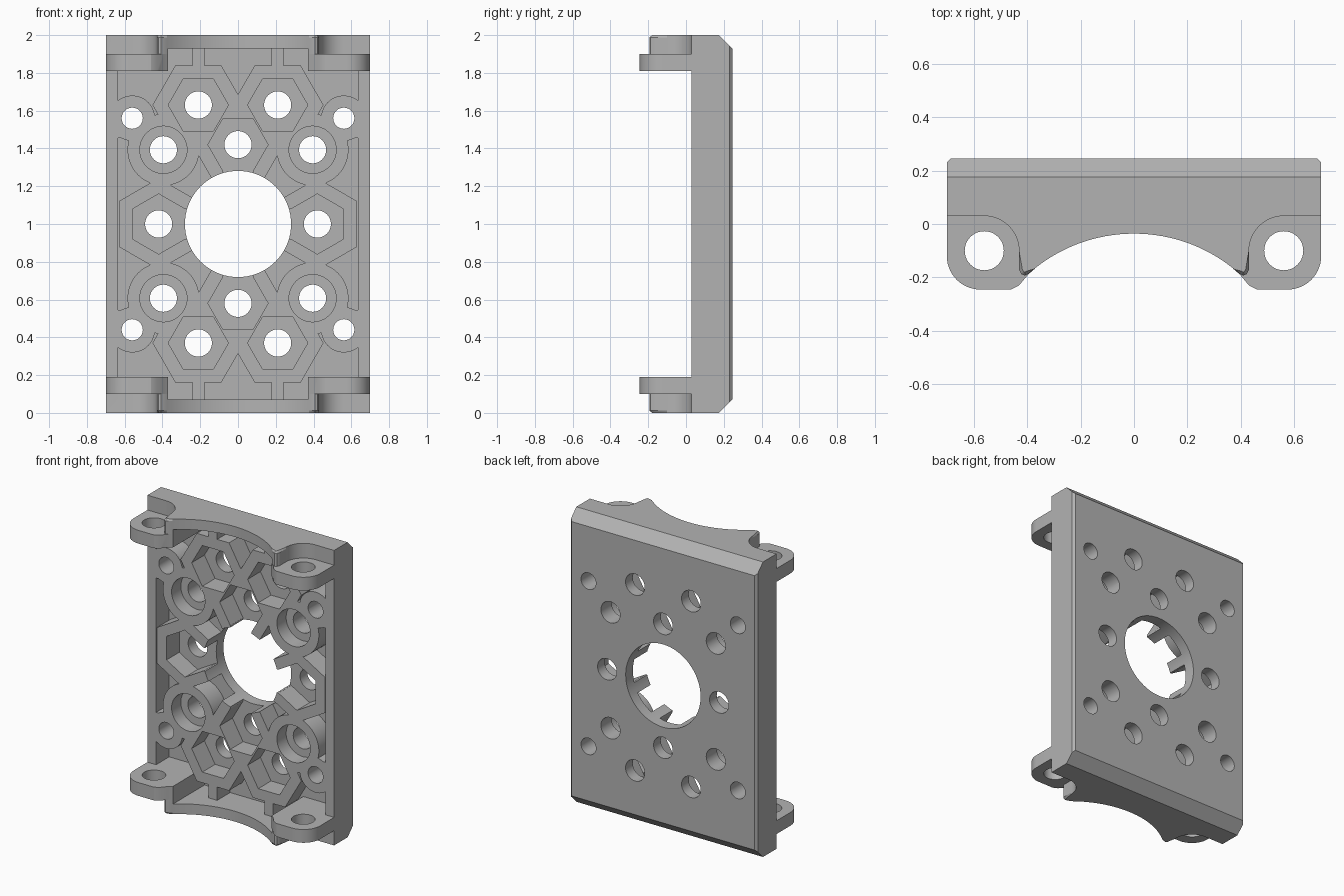
import bpy, bmesh
from math import sin, cos, radians, pi

cube = bpy.data.objects.get("Cube")
if cube:
    bpy.data.objects.remove(cube, do_unlink=True)

grey = bpy.data.materials.new("plain grey")
grey.use_nodes = True
colour = (0.45, 0.45, 0.45, 1)
grey.diffuse_color = colour
grey.node_tree.nodes["Principled BSDF"].inputs["Base Color"].default_value = colour


def arc(cx, cy, r, a, b, n):
    steps = [radians(a + (b - a) * i / n) for i in range(n + 1)]
    return [(cx + r * cos(t), cy + r * sin(t)) for t in steps]


def disc(cx, cy, r, n=48):
    return arc(cx, cy, r, 0, 360, n)[:-1]


def hexagon(cx, cy, apothem, turn):
    return arc(cx, cy, apothem / cos(pi / 6), turn, turn + 360, 6)[:-1]


def rect(x0, x1, y0, y1):
    return [(x0, y0), (x1, y0), (x1, y1), (x0, y1)]


def finish(name, bm):
    bmesh.ops.recalc_face_normals(bm, faces=bm.faces)
    mesh = bpy.data.meshes.new(name)
    bm.to_mesh(mesh)
    bm.free()
    ob = bpy.data.objects.new(name, mesh)
    bpy.context.collection.objects.link(ob)
    return ob


def prism(name, pts, axis, lo, hi, bevel_z=None):
    """Extrude a 2D outline along y or z; optionally bevel its front rim."""
    bm = bmesh.new()
    place = (lambda p, h: (p[0], h, p[1])) if axis == "y" else (lambda p, h: (p[0], p[1], h))
    low = [bm.verts.new(place(p, lo)) for p in pts]
    high = [bm.verts.new(place(p, hi)) for p in pts]
    bm.faces.new(low)
    bm.faces.new(high)
    for i in range(len(pts)):
        j = (i + 1) % len(pts)
        bm.faces.new((low[i], low[j], high[j], high[i]))
    if bevel_z is not None:
        rim = [e for e in bm.edges if all(abs(v.co.z - bevel_z) < 1e-4 and v.co.y < 0.15 for v in e.verts)]
        bmesh.ops.bevel(bm, geom=rim, offset=0.012, segments=1, affect="EDGES")
    return finish(name, bm)


def combine(target, tool, operation):
    mod = target.modifiers.new("join", "BOOLEAN")
    mod.operation = operation
    mod.solver = "EXACT"
    mod.object = tool
    bpy.context.view_layer.objects.active = target
    bpy.ops.object.modifier_apply(modifier=mod.name)
    bpy.data.objects.remove(tool, do_unlink=True)


# Back slab with wide end chamfers and fine side chamfers
bm = bmesh.new()
bmesh.ops.create_cube(bm, size=1)
for v in bm.verts:
    v.co = (v.co.x * 1.4, 0.1375 + v.co.y * 0.215, 1 + v.co.z * 2)
back = [e for e in bm.edges if all(v.co.y > 0.2 for v in e.verts)]
ends = [e for e in back if abs(e.verts[0].co.z - e.verts[1].co.z) < 0.01]
bmesh.ops.bevel(bm, geom=ends, offset=0.07, segments=1, affect="EDGES")
sides = [e for e in bm.edges if all(v.co.y > 0.24 for v in e.verts)
         and abs(e.verts[0].co.x - e.verts[1].co.x) < 0.01]
bmesh.ops.bevel(bm, geom=sides, offset=0.014, segments=1, affect="EDGES")
body = finish("mounting_plate", bm)

# Curved end flanges and screw ears
half = [(0.7, 0.16), (0.7, 0.03)] + arc(0.56, -0.1, 0.13, 90, 180, 12)
half += [(0.43, -0.17), (0.422, -0.187), (0.408, -0.193)]
flange = half + arc(0, -0.63, 0.594, 48.3, 131.7, 32) + [(-x, y) for x, y in reversed(half)]
ear = [(0.35, 0.1), (0.35, -0.15), (0.395, -0.188), (0.43, -0.23), (0.46, -0.245)]
ear += arc(0.575, -0.12, 0.125, -90, 0, 14) + [(0.7, 0.1)]


def span(top, a, b):
    return (a, b) if top else (2 - b, 2 - a)


for top in (True, False):
    lo, hi = span(top, 1.9, 2)
    combine(body, prism("flange", flange, "z", lo, hi, hi if top else lo), "UNION")
    lo, hi = span(top, 1.81, 1.9)
    for s in (1, -1):
        combine(body, prism("ear", [(s * x, y) for x, y in ear], "z", lo, hi), "UNION")
        combine(body, prism("ear_hole", disc(s * 0.56, -0.1, 0.073), "z", lo - 0.03, hi + 0.03), "DIFFERENCE")

# Layout of the hex sockets, round bosses and corner bosses
flat_top = [(s * 0.21, 1 + t * 0.63) for s in (1, -1) for t in (1, -1)]
inner = [(0, 1.42), (0, 0.58)]
beside = [(0.42, 1), (-0.42, 1)]
hexes = [(p, 0) for p in flat_top + inner] + [(p, 30) for p in beside]
rounds = [(s * 0.395, 1 + t * 0.393) for s in (1, -1) for t in (1, -1)]
corners = [(s * 0.56, 1 + t * 0.56) for s in (1, -1) for t in (1, -1)]

# Front pocket tool, with the raised walls taken out of it
right = [(0.37, 0.07), (0.37, 0.19), (0.635, 0.19), (0.635, 1.81), (0.37, 1.81), (0.37, 1.93)]
pocket = prism("pocket", right + [(-x, z) for x, z in reversed(right)], "y", -0.3, 0.17)
walls = [hexagon(x, z, 0.21, turn) for (x, z), turn in hexes]
walls += [disc(x, z, 0.19) for x, z in rounds] + [disc(x, z, 0.12) for x, z in corners]
for s in (1, -1):
    for top in (True, False):
        walls.append(rect(*sorted((s * 0.35, s * 0.72)), *span(top, 1.455, 1.555)))
        walls.append(rect(s * 0.21 - 0.032, s * 0.21 + 0.032, *span(top, 1.8, 1.96)))
for outline in walls:
    combine(pocket, prism("wall", outline, "y", 0.031, 0.3), "DIFFERENCE")
combine(body, pocket, "DIFFERENCE")


def cut(outline, lo, hi):
    combine(body, prism("cut", outline, "y", lo, hi), "DIFFERENCE")


# Nut sockets, those by the centre being open towards it
for (x, z), turn in hexes:
    cut(hexagon(x, z, 0.138, turn), 0, 0.168)
for x, z in inner:
    cut(rect(-0.079, 0.079, *sorted((1, z))), 0, 0.168)
for x, z in beside:
    cut(rect(*sorted((0, x)), 0.921, 1.079), 0, 0.168)

# Counterbores, through holes and the large centre opening
for x, z in rounds:
    cut(disc(x, z, 0.125), 0, 0.13)
for x, z in flat_top + inner + beside + rounds:
    cut(disc(x, z, 0.072, 32), 0, 0.3)
for x, z in corners:
    cut(disc(x, z, 0.056, 32), 0, 0.3)
cut(disc(0, 1, 0.281, 72), 0, 0.3)

# Surface finish
body.data.materials.clear()
body.data.materials.append(grey)
for p in body.data.polygons:
    p.material_index = 0
bpy.ops.object.select_all(action="DESELECT")
body.select_set(True)
bpy.context.view_layer.objects.active = body
bpy.ops.object.shade_smooth_by_angle(angle=radians(25))
